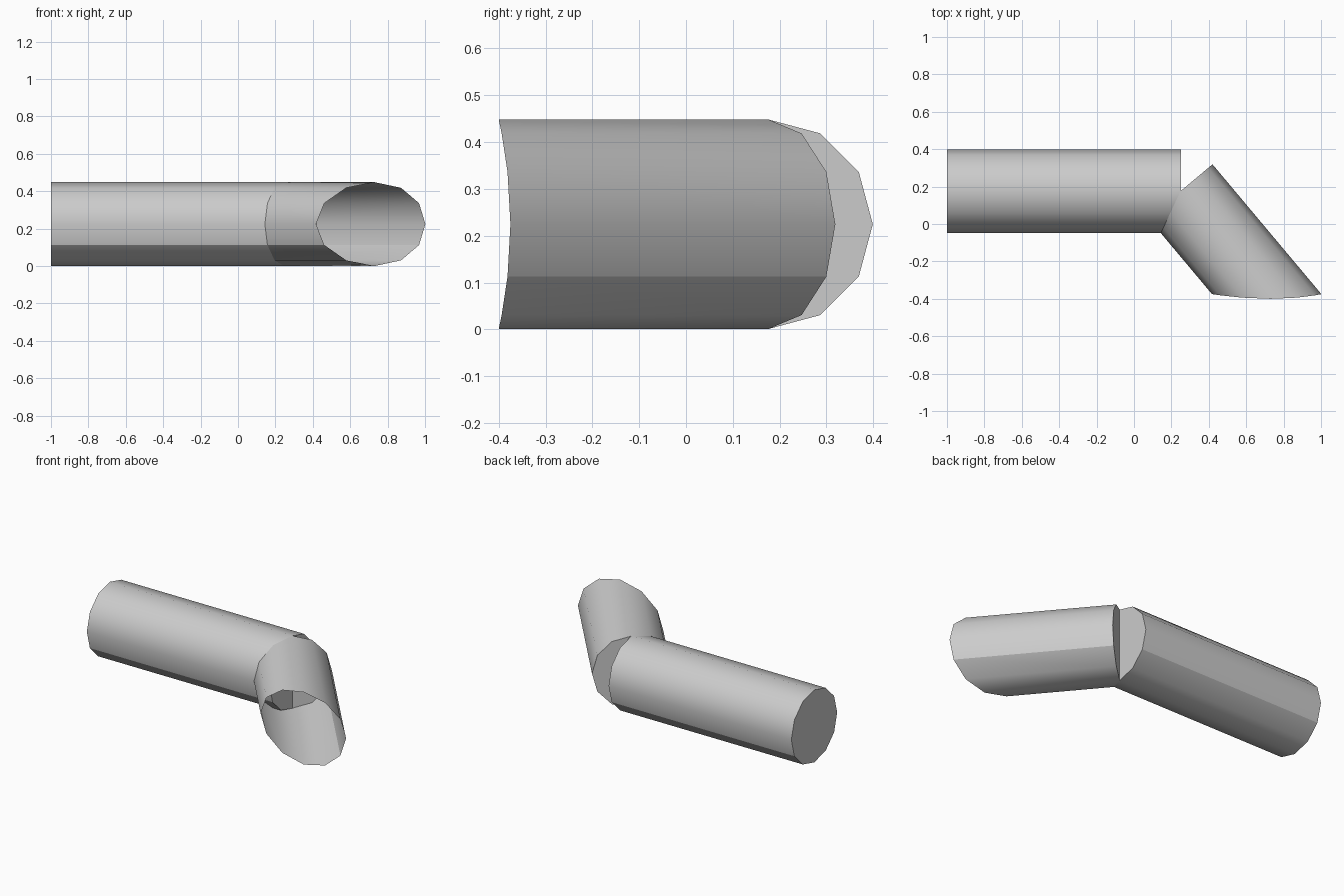
import bpy, bmesh
from math import cos, sin, pi, radians
from mathutils import Vector

if "Cube" in bpy.data.objects:
    bpy.data.objects.remove(bpy.data.objects["Cube"])

SIDES, RADIUS, HEIGHT = 12, 0.224, 0.2245

grey = bpy.data.materials.new("light_grey")
grey.use_nodes = True
COLOUR = (0.6, 0.6, 0.6, 1)
grey.diffuse_color = COLOUR
grey.node_tree.nodes["Principled BSDF"].inputs["Base Color"].default_value = COLOUR


def tube(name, start, direction, length_at, cap_end):
    """Twelve-sided horizontal pipe, closed at its start; length_at shapes the far rim."""
    side = Vector((-direction.y, direction.x, 0))
    bm = bmesh.new()
    near, far = [], []
    for i in range(SIDES):
        a = 2 * pi * i / SIDES
        rim = start + RADIUS * (cos(a) * side + sin(a) * Vector((0, 0, 1)))
        near.append(bm.verts.new(rim))
        far.append(bm.verts.new(rim + direction * length_at(a, rim)))
    for i in range(SIDES):
        j = (i + 1) % SIDES
        bm.faces.new((near[i], near[j], far[j], far[i]))
    bm.faces.new(near)
    if cap_end:
        bm.faces.new(far)
    bmesh.ops.recalc_face_normals(bm, faces=bm.faces)
    # Smooth walls, with crisp rims and crisp lower seams
    for f in bm.faces:
        f.smooth = len(f.verts) == 4
    for e in bm.edges:
        seam = all(abs(v.co.z - HEIGHT + RADIUS / 2) < 0.01 for v in e.verts)
        rim_edge = any(len(f.verts) > 4 for f in e.link_faces)
        e.smooth = not (seam or rim_edge)
    mesh = bpy.data.meshes.new(name)
    bm.to_mesh(mesh)
    bm.free()
    mesh.materials.append(grey)
    obj = bpy.data.objects.new(name, mesh)
    bpy.context.collection.objects.link(obj)
    return obj


# Straight pipe, closed at both ends
tube("long_pipe", Vector((-1, 0.175, HEIGHT)), Vector((1, 0, 0)),
     lambda a, rim: 1.25, True)

# Angled pipe, open at the front with a slightly bowed oblique rim
bend = Vector((cos(radians(50)), -sin(radians(50)), 0))
tube("angled_pipe", Vector((0.248, 0.175, HEIGHT)), bend,
     lambda a, rim: (-0.375 - 0.025 * sin(a) ** 2 - rim.y) / bend.y, False)
